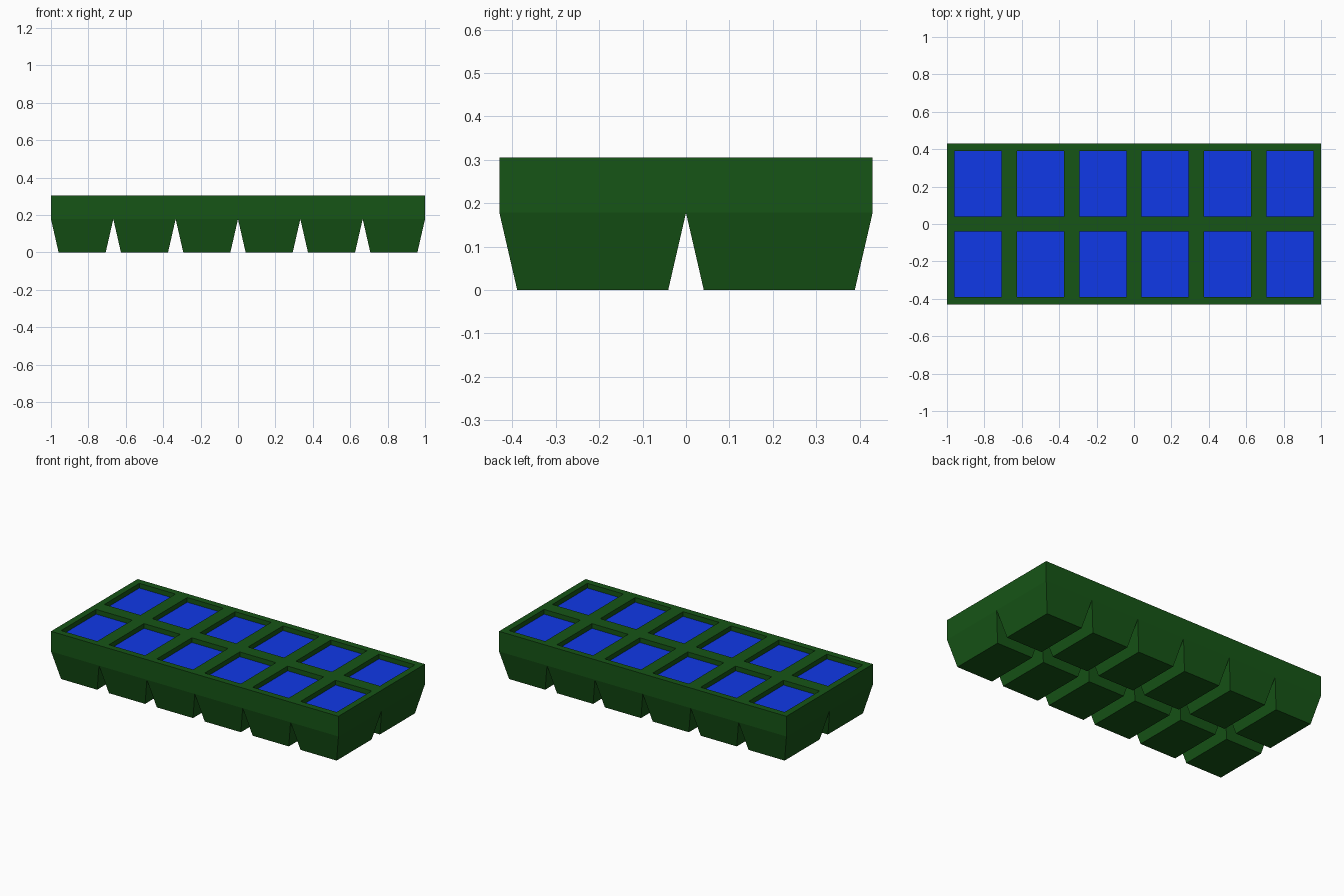
import bpy, bmesh
from mathutils import Matrix

if "Cube" in bpy.data.objects:
    bpy.data.objects.remove(bpy.data.objects["Cube"])

COLS, ROWS = 6, 2
LENGTH, WIDTH = 2.0, 0.86
TOP, SKIRT = 0.305, 0.178      # rim height and height where the cups start
WALL, FILL = 0.041, 0.275      # wall inset and liquid level


def material(name, color):
    mat = bpy.data.materials.new(name)
    mat.diffuse_color = (*color, 1)
    mat.use_nodes = True
    mat.node_tree.nodes["Principled BSDF"].inputs["Base Color"].default_value = mat.diffuse_color
    return mat


def add_object(name, bm, mat):
    mesh = bpy.data.meshes.new(name)
    bm.to_mesh(mesh)
    bm.free()
    mesh.materials.append(mat)
    obj = bpy.data.objects.new(name, mesh)
    bpy.context.collection.objects.link(obj)
    return obj


# Tray: a slab divided into cells
bm = bmesh.new()
bmesh.ops.create_grid(bm, x_segments=COLS, y_segments=ROWS, size=0.5,
                      matrix=Matrix.Translation((0, 0, SKIRT)) @ Matrix.Diagonal((LENGTH, WIDTH, 1, 1)))
under = bm.faces[:]
geom = bmesh.ops.extrude_face_region(bm, geom=under)["geom"]
upper = [g for g in geom if isinstance(g, bmesh.types.BMFace)]
bmesh.ops.translate(bm, vec=(0, 0, TOP - SKIRT),
                    verts=[g for g in geom if isinstance(g, bmesh.types.BMVert)])
bmesh.ops.recalc_face_normals(bm, faces=bm.faces)

# Tapered cups under every cell
bmesh.ops.inset_individual(bm, faces=under, thickness=WALL, use_even_offset=True)
for v in {v for f in under for v in f.verts}:
    v.co.z = 0

# Square pockets in the top, left open where the liquid sits
bmesh.ops.inset_individual(bm, faces=upper, thickness=WALL, use_even_offset=True)
floors = bmesh.ops.extrude_discrete_faces(bm, faces=upper)["faces"]
for v in {v for f in floors for v in f.verts}:
    v.co.z = FILL
bmesh.ops.delete(bm, geom=floors, context='FACES_ONLY')
add_object("tray", bm, material("tray_green", (0.008, 0.09, 0.008)))

# Liquid surface in each pocket
bm = bmesh.new()
cx, cy = LENGTH / COLS, WIDTH / ROWS
for i in range(COLS):
    for j in range(ROWS):
        pos = ((i + 0.5) * cx - LENGTH / 2, (j + 0.5) * cy - WIDTH / 2, FILL)
        bmesh.ops.create_grid(bm, x_segments=1, y_segments=1, size=0.5,
                              matrix=Matrix.Translation(pos)
                              @ Matrix.Diagonal((cx - 2 * WALL, cy - 2 * WALL, 1, 1)))
add_object("water", bm, material("water_blue", (0.005, 0.04, 0.8)))
